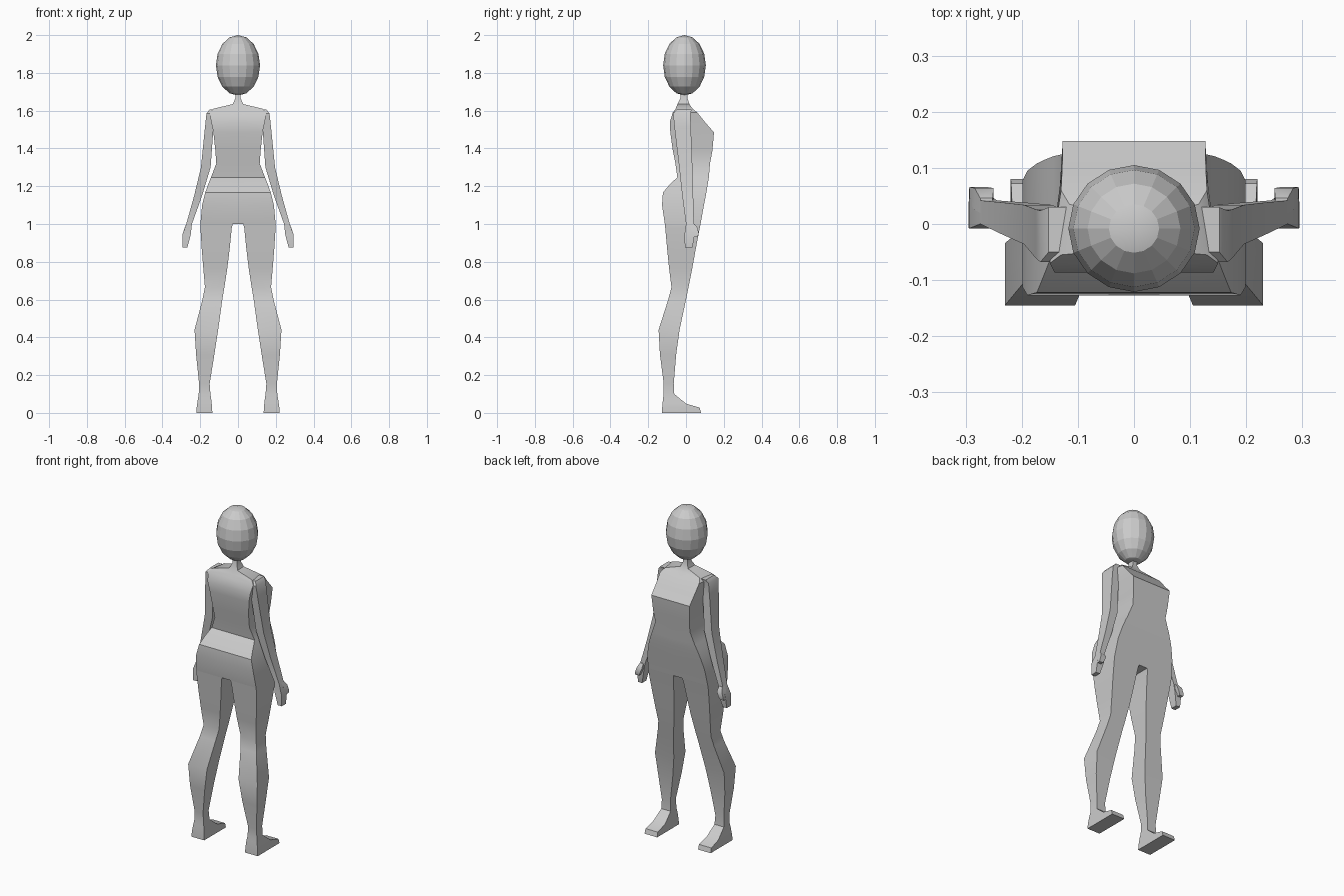
import bpy, bmesh, math


def finish(bm, name, angle=35):
    bmesh.ops.remove_doubles(bm, verts=bm.verts, dist=0.0005)
    bmesh.ops.recalc_face_normals(bm, faces=bm.faces)
    me = bpy.data.meshes.new(name)
    bm.to_mesh(me)
    bm.free()
    ob = bpy.data.objects.new(name, me)
    bpy.context.collection.objects.link(ob)
    bpy.ops.object.select_all(action='DESELECT')
    ob.select_set(True)
    bpy.context.view_layer.objects.active = ob
    bpy.ops.object.shade_smooth_by_angle(angle=math.radians(angle))
    return ob


def loft(bm, rings, closed=True, cap_start=False, cap_end=False):
    rows = [[bm.verts.new(p) for p in r] for r in rings]
    n = len(rows[0])
    for a, b in zip(rows, rows[1:]):
        for i in range(n if closed else n - 1):
            j = (i + 1) % n
            bm.faces.new((a[i], a[j], b[j], b[i]))
    if cap_start:
        bm.faces.new(rows[0])
    if cap_end:
        bm.faces.new(rows[-1])


def box_ring(s, z, x0, x1, y0, y1):
    return [(s * x0, y0, z), (s * x1, y0, z), (s * x1, y1, z), (s * x0, y1, z)]


# Torso sections: z, back half width, front half width, back y, front y
torso = [
    (1.70, .014, .014, -.030, .006), (1.665, .014, .014, -.030, .008),
    (1.635, .028, .026, -.045, .018), (1.61, .13, .115, -.055, .035),
    (1.59, .15, .13, -.070, .06), (1.54, .142, .128, -.086, .10),
    (1.485, .130, .127, -.083, .148), (1.39, .120, .120, -.070, .14),
    (1.32, .115, .115, -.056, .127), (1.247, .143, .143, -.046, .121),
    (1.21, .158, .158, -.085, .115), (1.167, .173, .173, -.122, .108),
    (1.10, .190, .190, -.127, .095), (1.00, .199, .199, -.112, .077),
]
# Leg sections: z, inner x, outer x, back y, front y
leg = [
    (1.00, .028, .199, -.112, .077), (.98, .033, .199, -.110, .073),
    (.87, .044, .192, -.100, .052), (.77, .056, .184, -.090, .034),
    (.665, .072, .175, -.077, .013), (.60, .083, .188, -.094, .000),
    (.44, .105, .230, -.145, -.034), (.31, .125, .222, -.138, -.052),
    (.155, .150, .206, -.118, -.065), (.10, .146, .208, -.118, -.062),
    (.075, .142, .212, -.122, -.032), (.048, .139, .216, -.124, .002),
    (.028, .137, .219, -.126, .072), (.00, .136, .220, -.127, .08),
]

# Body: torso and both legs in one mesh
bm = bmesh.new()
for s in (-1, 1):
    loft(bm, [[(0, b, z), (s * wb, b, z), (s * wf, f, z), (0, f, z)]
              for z, wb, wf, b, f in torso], closed=False)
    loft(bm, [box_ring(s, *r) for r in leg], cap_end=True)
    bm.faces.new([bm.verts.new(p) for p in box_ring(s, 1.0, 0, .028, -.112, .077)])
finish(bm, "body")

# Arms with mitten hands and thumbs
arm = [
    (1.605, .11, .152, -.050, .030), (1.585, .11, .167, -.068, .024),
    (1.51, .130, .175, -.061, .026), (1.30, .145, .196, -.036, .034),
    (1.15, .190, .232, -.020, .038), (1.00, .244, .274, .000, .042),
    (.945, .250, .294, -.008, .046), (.875, .268, .295, -.006, .034),
]
thumb = [
    (1.00, .252, .274, .020, .046), (.975, .250, .284, .025, .064),
    (.945, .262, .293, .036, .066), (.93, .270, .294, .040, .062),
]
for s, side in ((-1, "left"), (1, "right")):
    for name, rows in (("arm", arm), ("thumb", thumb)):
        bm = bmesh.new()
        loft(bm, [box_ring(s, *r) for r in rows], cap_start=True, cap_end=True)
        finish(bm, f"{side}_{name}")

# Egg-shaped faceted head
bm = bmesh.new()
bmesh.ops.create_uvsphere(bm, u_segments=16, v_segments=8, radius=1)
for v in bm.verts:
    v.co = (v.co.x * .117, v.co.y * .113 - .008, v.co.z * .16 + 1.84)
finish(bm, "head", 15)
